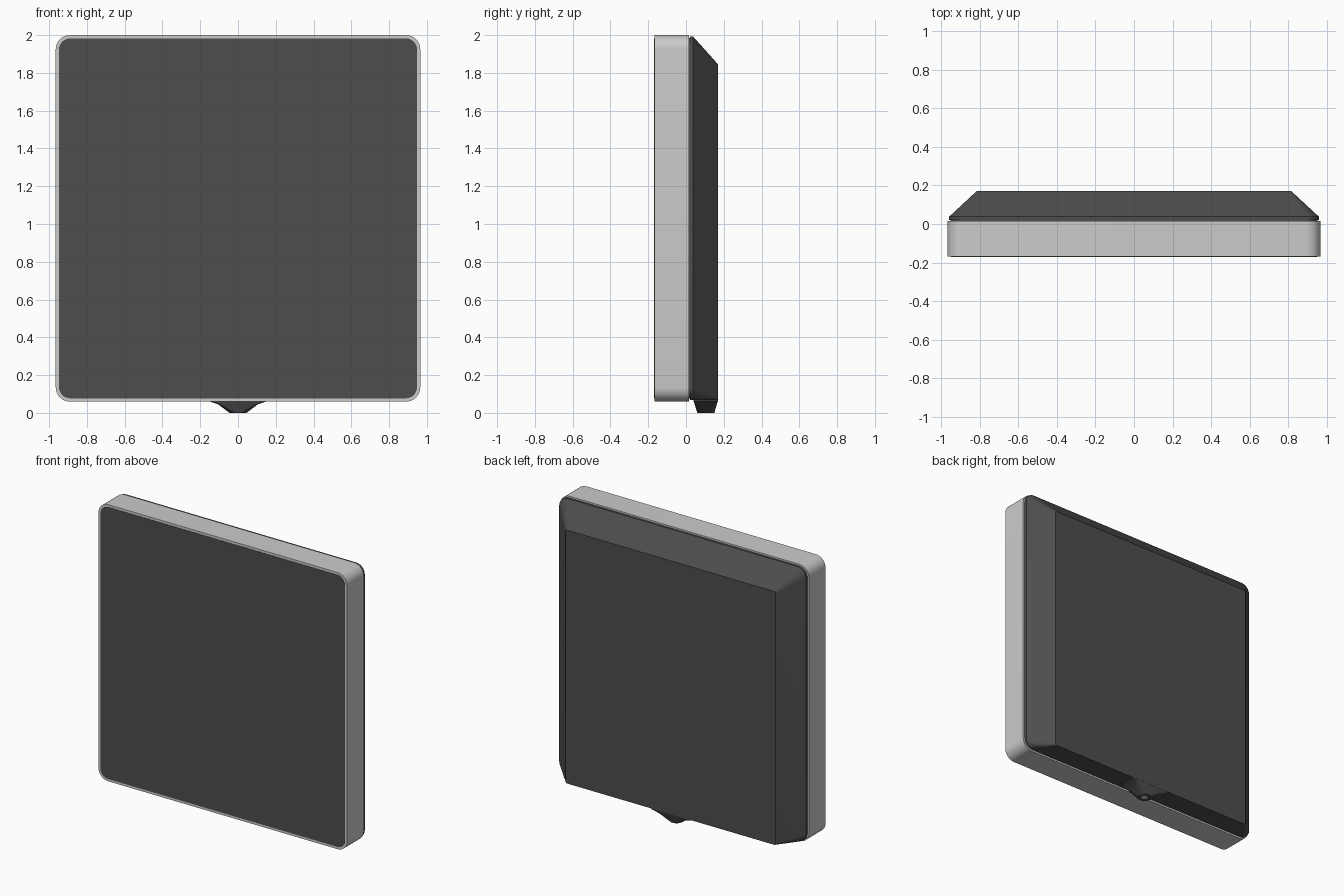
import bpy, bmesh, math

if "Cube" in bpy.data.objects:
    bpy.data.objects.remove(bpy.data.objects["Cube"])


def material(name, value):
    m = bpy.data.materials.new(name)
    m.diffuse_color = (value, value, value, 1)
    m.use_nodes = True
    m.node_tree.nodes["Principled BSDF"].inputs["Base Color"].default_value = m.diffuse_color
    return m


LIGHT = material("light grey plastic", 0.6)
DARK = material("charcoal plastic", 0.075)


def rounded_rect(u0, u1, v0, v1, r, n=8):
    """Counter-clockwise outline; the same point count for any radius."""
    pts = []
    corners = [(u1 - r, v1 - r), (u0 + r, v1 - r), (u0 + r, v0 + r), (u1 - r, v0 + r)]
    for k, (cu, cv) in enumerate(corners):
        for i in range(n + 1):
            a = math.pi / 2 * (k + i / n)
            pts.append((cu + r * math.cos(a), cv + r * math.sin(a)))
    return pts


def loft(name, sections, axis, mat, angle=25):
    """Skin rounded rectangles (level, u0, u1, v0, v1, r) stacked along y or z."""
    bm = bmesh.new()
    loops = []
    for level, *rect in sections:
        loop = []
        for u, v in rounded_rect(*rect):
            co = (u, level, v) if axis == "y" else (u, v, level)
            loop.append(bm.verts.new(co))
        loops.append(loop)
    n = len(loops[0])
    for a, b in zip(loops, loops[1:]):
        for i in range(n):
            j = (i + 1) % n
            bm.faces.new((a[i], a[j], b[j], b[i]))
    bm.faces.new(loops[0])
    bm.faces.new(loops[-1])
    bmesh.ops.recalc_face_normals(bm, faces=bm.faces)
    mesh = bpy.data.meshes.new(name)
    bm.to_mesh(mesh)
    bm.free()
    mesh.materials.append(mat)
    ob = bpy.data.objects.new(name, mesh)
    bpy.context.collection.objects.link(ob)
    bpy.ops.object.select_all(action="DESELECT")
    ob.select_set(True)
    bpy.context.view_layer.objects.active = ob
    bpy.ops.object.shade_smooth_by_angle(angle=math.radians(angle))
    return ob


# Light front shell
loft("front_shell", [
    (-0.168, -0.965, 0.965, 0.06, 2.0, 0.075),
    (0.016, -0.965, 0.965, 0.06, 2.0, 0.075),
], "y", LIGHT)

# Thin dark panel on the front, leaving a light rim
loft("front_panel", [
    (-0.170, -0.948, 0.948, 0.077, 1.983, 0.06),
    (-0.166, -0.948, 0.948, 0.077, 1.983, 0.06),
], "y", DARK)

# Dark back housing: seam, straight band, slopes on the top and both sides, flat base
loft("back_housing", [
    (0.010, -0.950, 0.950, 0.075, 1.985, 0.06),
    (0.020, -0.950, 0.950, 0.075, 1.985, 0.06),
    (0.022, -0.957, 0.957, 0.068, 1.992, 0.065),
    (0.038, -0.957, 0.957, 0.068, 1.992, 0.065),
    (0.170, -0.815, 0.815, 0.068, 1.845, 0.012),
], "y", DARK)

# Cable outlet under the housing, flaring from a round recessed port
loft("cable_outlet", [
    (0.090, -0.155, 0.155, 0.040, 0.169, 0.010),
    (0.062, -0.155, 0.155, 0.040, 0.169, 0.010),
    (0.045, -0.105, 0.105, 0.046, 0.163, 0.020),
    (0.000, -0.045, 0.045, 0.060, 0.150, 0.0449),
    (0.000, -0.028, 0.028, 0.077, 0.133, 0.0279),
    (0.030, -0.028, 0.028, 0.077, 0.133, 0.0279),
], "z", DARK)
